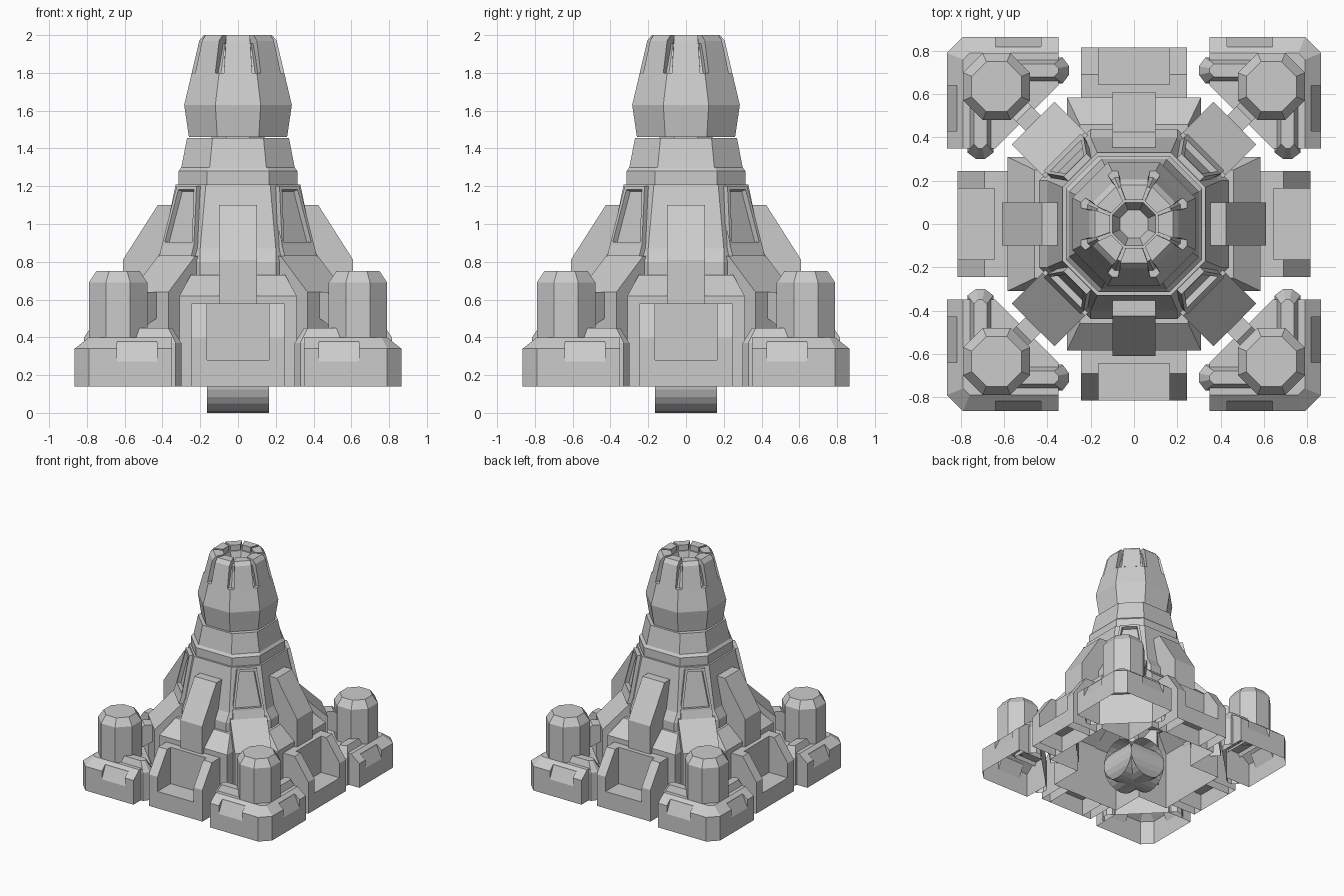
import bpy, bmesh, math
from mathutils import Matrix

cube = bpy.data.objects.get("Cube")
if cube:
    bpy.data.objects.remove(cube, do_unlink=True)

grey = bpy.data.materials.new("plain grey")
grey.use_nodes = True
COLOUR = (0.6, 0.6, 0.6, 1)
grey.diffuse_color = COLOUR
grey.node_tree.nodes["Principled BSDF"].inputs["Base Color"].default_value = COLOUR


def open_below(bm):
    """Remove the lowest faces that look straight down, leaving a hollow shell."""
    bm.normal_update()
    floor = min(v.co.z for v in bm.verts) + .01
    down = [f for f in bm.faces
            if f.normal.z < -.95 and f.calc_center_median().z < floor]
    bmesh.ops.delete(bm, geom=down, context="FACES")


def finish(name, bm, turn=0, mirror=False, hollow=False):
    """Turn a bmesh about z, optionally swapping x and y, and make an object."""
    if mirror:
        for v in bm.verts:
            v.co.x, v.co.y = v.co.y, v.co.x
    bm.transform(Matrix.Rotation(math.radians(turn), 4, "Z"))
    bmesh.ops.recalc_face_normals(bm, faces=bm.faces)
    if hollow:
        open_below(bm)
    mesh = bpy.data.meshes.new(name)
    bm.to_mesh(mesh)
    bm.free()
    mesh.materials.append(grey)
    ob = bpy.data.objects.new(name, mesh)
    bpy.context.collection.objects.link(ob)
    return ob


def loft(rings):
    """Closed solid through rings of (outline, z)."""
    bm = bmesh.new()
    loops = [[bm.verts.new((x, y, z)) for x, y in pts] for pts, z in rings]
    n = len(loops[0])
    for a, b in zip(loops, loops[1:]):
        for i in range(n):
            j = (i + 1) % n
            bm.faces.new((a[i], a[j], b[j], b[i]))
    bm.faces.new(loops[0][::-1])
    bm.faces.new(loops[-1])
    return bm


def prism(profile, x0, x1):
    """Extrude a (distance, height) profile across x; it points to +y."""
    bm = bmesh.new()
    a, b = ([bm.verts.new((x, r, z)) for r, z in profile] for x in (x0, x1))
    n = len(a)
    for i in range(n):
        j = (i + 1) % n
        bm.faces.new((a[i], a[j], b[j], b[i]))
    bm.faces.new(a[::-1])
    bm.faces.new(b)
    return bm


def octagon(a, h):
    """Octagon with flats at distance a and axis-facing half-width h."""
    return [(h, -a), (a, -h), (a, h), (h, a), (-h, a), (-a, h), (-a, -h), (-h, -a)]


def plus(w, d):
    """Cross outline with arm half-width w and reach d."""
    arm = [(w, -w), (d, -w), (d, w)]
    pts = []
    for _ in range(4):
        pts += arm
        arm = [(-y, x) for x, y in arm]
    return pts


def regular(cx, cy, r):
    k = r * math.tan(math.pi / 8)
    return [(cx + x, cy + y) for x, y in octagon(r, k)]


def rail_outline(x):
    return [(.3, .69), (.33, .65), (x, .65), (x, .77), (.33, .77), (.3, .73)]


# Core: hollow cross with chamfered arms
finish("core_cross", loft([(plus(.31, .585), .14), (plus(.31, .585), .62),
                           (plus(.25, .46), .73)]), hollow=True)

# Tower body, collar, neck and head
finish("tower_body", loft([(octagon(.44, .2), .72), (octagon(.44, .2), .8),
                           (octagon(.4, .2), .87), (octagon(.33, .17), 1.21)]), hollow=True)
finish("collar", loft([(octagon(.315, .165), 1.21), (octagon(.315, .165), 1.28),
                       (octagon(.3, .15), 1.3), (octagon(.27, .135), 1.455)]))
finish("neck", loft([(octagon(.14, .06), 1.4), (octagon(.14, .06), 1.5)]))
finish("head", loft([(octagon(.26, .11), 1.46), (octagon(.285, .12), 1.63),
                     (octagon(.245, .1), 1.8), (octagon(.215, .09), 1.8),
                     (octagon(.17, .07), 1.955), (regular(0, 0, .1), 1.955),
                     (regular(0, 0, .065), 1.85)]))
for i in range(8):
    # Tapered plates round the muzzle
    plate = prism([(.11, 1.8), (.245, 1.8), (.205, 1.97), (.18, 2), (.11, 2)], -.075, .075)
    for v in plate.verts:
        v.co.x *= .85 if v.co.z > 1.9 else 1
        v.co.x *= .6 if v.co.y < .15 else 1
    finish(f"head_plate_{i}", plate, 45 * i)

for i in range(4):
    turn = 90 * i
    # Window frame standing out of the tower, with a recessed opening
    frame = prism([(.3, .83), (.47, .83), (.45, .89), (.385, 1.2), (.3, 1.2)], -.12, .12)
    for v in frame.verts:
        v.co.x *= .62 if v.co.z > 1 else 1
    bmesh.ops.recalc_face_normals(frame, faces=frame.faces)
    pane = max(frame.faces, key=lambda f: f.normal.y * f.calc_area())
    inward = -.09 * pane.normal
    bmesh.ops.inset_individual(frame, faces=[pane], thickness=.025)
    bmesh.ops.inset_individual(frame, faces=[pane], thickness=.012)
    bmesh.ops.translate(frame, verts=pane.verts, vec=inward)
    finish(f"window_frame_{i}", frame, turn + 45)
    # Tall buttress on each side
    finish(f"buttress_{i}", prism([(.3, .72), (.45, .72), (.575, .62), (.585, .58),
                                   (.61, .58), (.61, .81), (.425, 1.1), (.3, 1.1)],
                                  -.1, .1), turn)
    # Side bay: floor, back wall and two sloping cheeks
    finish(f"bay_floor_{i}", prism([(.585, .14), (.815, .14), (.815, .28), (.585, .28)],
                                   -.165, .165), turn, hollow=True)
    finish(f"bay_back_{i}", prism([(.585, .28), (.645, .28), (.645, .58), (.585, .58)],
                                  -.165, .165), turn)
    for s in (-1, 1):
        finish(f"bay_cheek_{i}_{s}", prism([(.585, .14), (.815, .14), (.815, .4),
                                            (.69, .58), (.585, .58)],
                                           s * .165, s * .245), turn, hollow=True)
    # Diagonal strut with a short link to the corner post
    finish(f"strut_{i}", prism([(.44, .3), (.44, .83), (.46, .83), (.66, .64), (.66, .3)],
                               -.14, .14), turn + 45, hollow=True)
    finish(f"post_link_{i}", prism([(.66, .5), (.82, .42), (.82, .56), (.72, .64),
                                    (.66, .64)], -.05, .05), turn + 45)

    # Corner block with bevelled outer rim
    inner = [(.64, .35), (.35, .64)]
    base = [(.35, .865), (.79, .865), (.865, .79), (.865, .35)] + inner
    top = [(.35, .79), (.76, .79), (.79, .76), (.79, .35)] + inner
    block = finish(f"corner_block_{i}", loft([(base, .14), (base, .34), (top, .4)]), turn)
    # Wedge notches cut in both outer walls
    wedges = []
    for m in (False, True):
        wedge = finish(f"notch_cutter_{i}_{int(m)}",
                       prism([(.866, .27), (.92, .27), (.92, .5), (.79, .5), (.82, .37)],
                             .43, .64), turn, m)
        wedges.append(wedge)
        cut = block.modifiers.new("notch", "BOOLEAN")
        cut.operation = "DIFFERENCE"
        cut.object = wedge
        # Stepped rail beside the post, with a foot outside the block
        high = [(.35, .7), (.37, .68), (.56, .68), (.56, .74), (.37, .74), (.35, .72)]
        finish(f"rail_{i}_{int(m)}", loft([(rail_outline(.56), .37), (high, .45)]),
               turn, m, hollow=True)
        finish(f"rail_foot_{i}_{int(m)}", loft([(rail_outline(.349), .14),
                                                (rail_outline(.349), .37)]),
               turn, m, hollow=True)
    # Apply the notches, then hollow the block from below
    graph = bpy.context.evaluated_depsgraph_get()
    bm = bmesh.new()
    bm.from_object(block, graph)
    open_below(bm)
    block.modifiers.clear()
    bm.to_mesh(block.data)
    bm.free()
    for wedge in wedges:
        bpy.data.objects.remove(wedge, do_unlink=True)
    # Octagonal post with chamfered cap
    finish(f"corner_post_{i}", loft([(regular(.635, .635, .155), .395),
                                     (regular(.635, .635, .155), .69),
                                     (regular(.635, .635, .115), .75)]), turn, hollow=True)

# Open crossed tubes under the core
for i in range(2):
    bm = bmesh.new()
    bmesh.ops.create_cone(bm, cap_ends=False, segments=24, radius1=.166, radius2=.166,
                          depth=.33)
    bm.transform(Matrix.Translation((0, 0, .166)) @ Matrix.Rotation(math.pi / 2, 4, "X"))
    finish(f"under_tube_{i}", bm, 90 * i)
